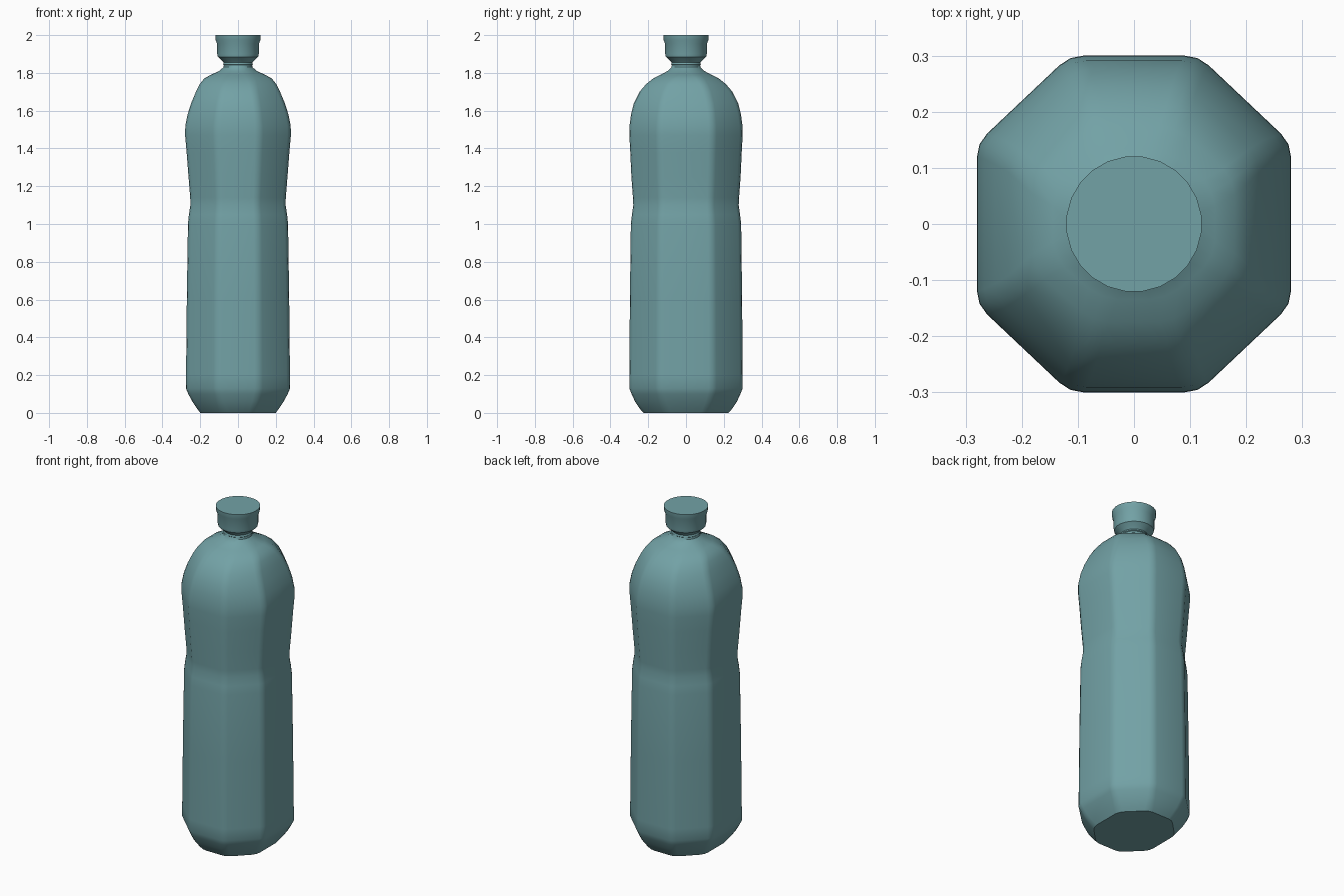
import bpy, bmesh, math

if "Cube" in bpy.data.objects:
    bpy.data.objects.remove(bpy.data.objects["Cube"])

A, B = 0.41, 0.48   # flat-face half-widths as a share of the half-depths


def section(hx, hy, roundness):
    """Octagon outline with softened corners, blended towards an ellipse."""
    a, b = A * hx, B * hy
    corners = [(hx, -b), (hx, b), (a, hy), (-a, hy),
               (-hx, b), (-hx, -b), (-a, -hy), (a, -hy)]
    cut = 0.025 * hx / 0.28
    pts = []
    for i, c in enumerate(corners):
        ends = []
        for n in (corners[i - 1], corners[(i + 1) % 8]):
            d = math.dist(c, n)
            ends.append([c[k] + (n[k] - c[k]) * cut / d for k in (0, 1)])
        mid = [0.25 * ends[0][k] + 0.5 * c[k] + 0.25 * ends[1][k] for k in (0, 1)]
        pts += [ends[0], mid, ends[1]]
    out = []
    for i, (x, y) in enumerate(pts):
        # evenly spaced angles, lined up with the octagon corners
        t = (i - 4) * math.tau / 24 + math.pi / 8
        out.append((x + (hx * math.cos(t) - x) * roundness,
                    y + (hy * math.sin(t) - y) * roundness))
    return out


def loft(name, rows):
    bm = bmesh.new()
    rings = [[bm.verts.new((x, y, z)) for x, y in section(hx, hy, r)]
             for z, hx, hy, r in rows]
    for lo, hi in zip(rings, rings[1:]):
        for i in range(24):
            j = (i + 1) % 24
            bm.faces.new((lo[i], lo[j], hi[j], hi[i]))
    bm.faces.new(rings[0][::-1])
    bm.faces.new(rings[-1])
    mesh = bpy.data.meshes.new(name)
    bm.to_mesh(mesh)
    bm.free()
    ob = bpy.data.objects.new(name, mesh)
    bpy.context.collection.objects.link(ob)
    mat = bpy.data.materials.get("teal") or bpy.data.materials.new("teal")
    mat.diffuse_color = (0.17, 0.36, 0.38, 1)
    mat.use_nodes = True
    mat.node_tree.nodes["Principled BSDF"].inputs["Base Color"].default_value = mat.diffuse_color
    mesh.materials.append(mat)
    bpy.ops.object.select_all(action='DESELECT')
    ob.select_set(True)
    bpy.context.view_layer.objects.active = ob
    bpy.ops.object.shade_smooth_by_angle(angle=math.radians(35))
    return ob


# body with waist and shoulder: z, half-width x, half-depth y, roundness
loft("bottle_body", [
    (0.00, 0.200, 0.225, 0.2), (0.02, 0.215, 0.243, 0.15),
    (0.06, 0.242, 0.270, 0.05), (0.10, 0.263, 0.288, 0),
    (0.13, 0.276, 0.300, 0), (0.20, 0.275, 0.300, 0),
    (0.60, 0.271, 0.297, 0), (1.00, 0.265, 0.292, 0),
    (1.05, 0.260, 0.286, 0), (1.10, 0.252, 0.279, 0),
    (1.14, 0.253, 0.281, 0), (1.25, 0.262, 0.289, 0),
    (1.38, 0.272, 0.295, 0), (1.47, 0.280, 0.300, 0),
    (1.52, 0.279, 0.299, 0), (1.58, 0.267, 0.291, 0),
    (1.64, 0.248, 0.276, 0.05), (1.70, 0.223, 0.246, 0.1),
    (1.74, 0.203, 0.212, 0.2), (1.77, 0.180, 0.175, 0.35),
    (1.79, 0.145, 0.135, 0.6), (1.81, 0.100, 0.098, 0.9),
    (1.83, 0.078, 0.078, 1), (1.86, 0.072, 0.072, 1)])

# flared cap
loft("bottle_cap", [(z, r, r, 1) for z, r in (
    (1.835, 0.068), (1.845, 0.080), (1.855, 0.076), (1.868, 0.088),
    (1.885, 0.108), (1.90, 0.111), (1.955, 0.112), (1.972, 0.119),
    (2.00, 0.121))])
